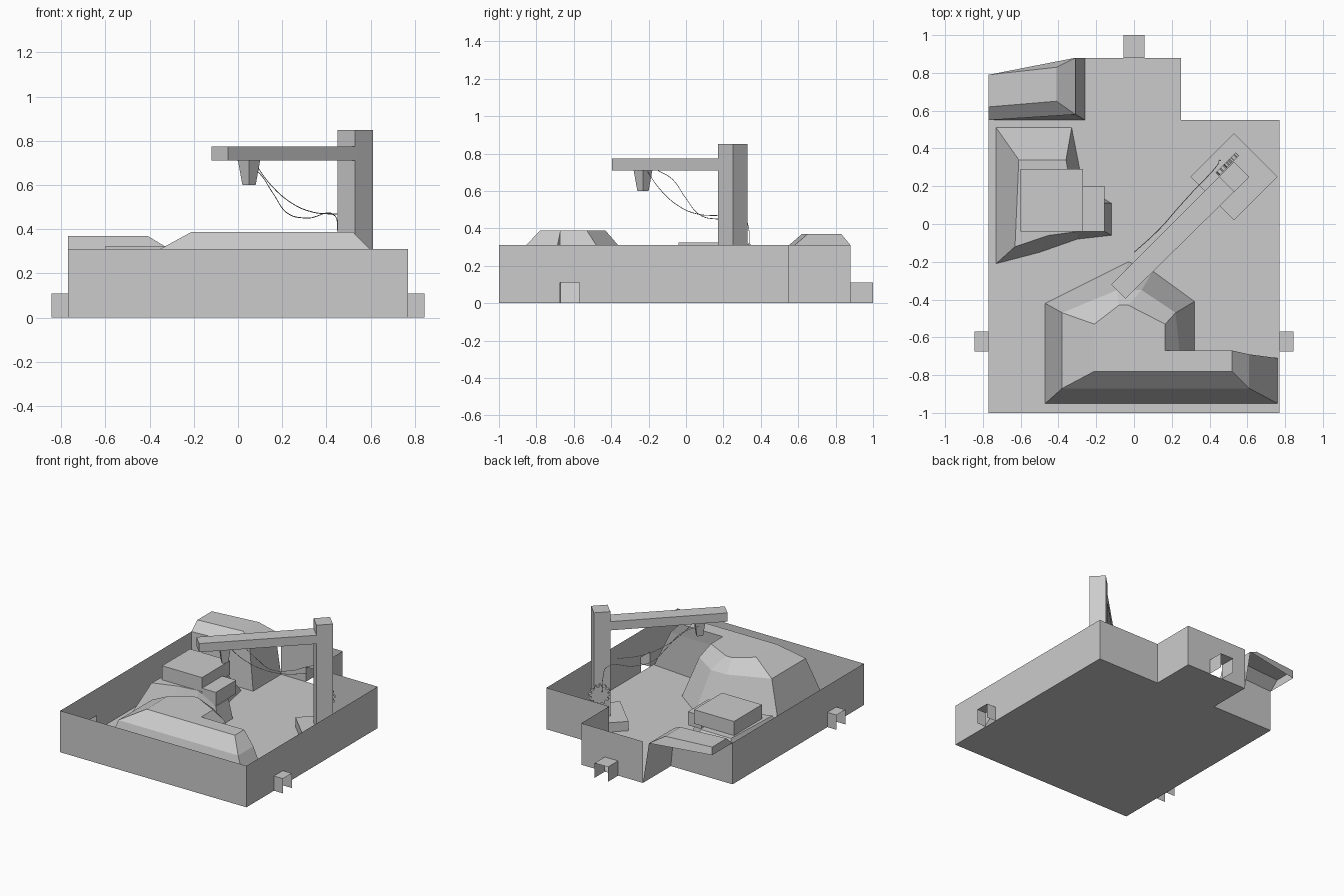
import bpy, bmesh
from math import sin, cos, pi, radians
from mathutils import Vector

if "Cube" in bpy.data.objects:
    bpy.data.objects.remove(bpy.data.objects["Cube"])


def make(name, verts, faces, fix=True):
    me = bpy.data.meshes.new(name)
    me.from_pydata([tuple(v) for v in verts], [], faces)
    bm = bmesh.new()
    bm.from_mesh(me)
    bmesh.ops.remove_doubles(bm, verts=bm.verts, dist=0.0005)
    if fix:
        bmesh.ops.recalc_face_normals(bm, faces=bm.faces)
    bm.to_mesh(me)
    bm.free()
    ob = bpy.data.objects.new(name, me)
    bpy.context.collection.objects.link(ob)
    return ob


def loft(name, rings, bottom=True):
    """Skin equal-length rings of 3D points and cap the ends."""
    n = len(rings[0])
    verts = [p for r in rings for p in r]
    faces = [(k * n + i, k * n + (i + 1) % n, (k + 1) * n + (i + 1) % n, (k + 1) * n + i)
             for k in range(len(rings) - 1) for i in range(n)]
    faces.append(tuple(range((len(rings) - 1) * n, len(rings) * n)))
    if bottom:
        faces.append(tuple(reversed(range(n))))
    return make(name, verts, faces)


def ring(pts, z):
    return [(x, y, z) for x, y in pts]


def rect(x0, x1, y0, y1):
    return [(x0, y0), (x1, y0), (x1, y1), (x0, y1)]


def diamond(cx, cy, r):
    return [(cx, cy - r), (cx + r, cy), (cx, cy + r), (cx - r, cy)]


def prism(name, pts, z0, z1):
    return loft(name, [ring(pts, z0), ring(pts, z1)])


def cable(name, pts, r=0.002):
    cu = bpy.data.curves.new(name, 'CURVE')
    cu.dimensions = '3D'
    cu.bevel_depth = r
    cu.bevel_resolution = 0
    cu.resolution_u = 6
    sp = cu.splines.new('BEZIER')
    sp.bezier_points.add(len(pts) - 1)
    for b, p in zip(sp.bezier_points, pts):
        b.co = p
        b.handle_left_type = b.handle_right_type = 'AUTO'
    ob = bpy.data.objects.new(name, cu)
    bpy.context.collection.objects.link(ob)


H, PIPE = 0.31, 0.11

# Open tray: floor plus thin walls, with pipe openings in three of them
outline = [(-.77, -1), (.77, -1), (.77, .55), (.25, .55), (.25, .88),
           (-.26, .88), (-.26, .55), (-.77, .55)]
verts, faces = ring(outline, 0), [tuple(reversed(range(8)))]


def quad(p, q, z0, z1):
    i = len(verts)
    verts.extend([(*p, z0), (*q, z0), (*q, z1), (*p, z1)])
    faces.append((i, i + 1, i + 2, i + 3))


def wall(p, q, hole=None):
    if not hole:
        return quad(p, q, 0, H)
    a, b = hole
    quad(p, a, 0, H)
    quad(a, b, PIPE, H)
    quad(b, q, 0, H)


o = outline
wall(o[0], o[1])
wall(o[1], o[2], ((.77, -.675), (.77, -.57)))
wall(o[2], o[3])
wall(o[3], o[4])
wall(o[4], (-.26, .88), ((.055, .88), (-.055, .88)))
wall(o[7], o[0], ((-.77, -.57), (-.77, -.675)))
verts[-1:] = verts[-1:]
make("tray", verts, faces, fix=False)

# Square pipe stubs, open below and at the end
for name, a, b, d in (("pipe_right", (.77, -.675), (.77, -.57), (.075, 0)),
                      ("pipe_left", (-.77, -.57), (-.77, -.675), (-.075, 0)),
                      ("pipe_back", (.055, .88), (-.055, .88), (0, .12))):
    a2, b2 = (a[0] + d[0], a[1] + d[1]), (b[0] + d[0], b[1] + d[1])
    make(name, ring([a, a2, b2, b], 0) + ring([a, a2, b2, b], PIPE),
         [(0, 1, 5, 4), (2, 3, 7, 6), (4, 5, 6, 7)], fix=False)

# Front heap
loft("front_heap", [
    ring([(-.47, -.95), (.76, -.95), (.76, -.71), (.32, -.67), (.32, -.41),
          (.10, -.25), (-.03, -.20), (-.47, -.42)], 0.002),
    ring([(-.38, -.87), (.61, -.87), (.61, -.69), (.24, -.67), (.22, -.47),
          (.04, -.35), (-.09, -.35), (-.38, -.47)], .295),
    ring([(-.21, -.78), (.52, -.78), (.52, -.67), (.165, -.67), (.165, -.53),
          (-.03, -.43), (-.08, -.43), (-.21, -.53)], .388)], bottom=False)

# Left heap with a low arm under the small crate
top = [(-.63, -.12), (-.45, -.06), (-.30, -.04), (-.155, -.04), (-.155, .11),
       (-.33, .17), (-.36, .34), (-.61, .34)]
loft("left_heap", [
    ring([(-.73, -.21), (-.50, -.15), (-.30, -.08), (-.12, -.06), (-.12, .11),
          (-.27, .20), (-.33, .51), (-.73, .51)], 0.002),
    [(x, y, .14 if x > -.2 else .22) for x, y in top]], bottom=False)

# Back corner ledge: steep inner faces, capped slab overhanging the notch
make("back_ledge",
     [(-.77, .55, 0), (-.26, .55, 0), (-.26, .88, 0),
      (-.77, .55, H), (-.31, .58, H), (-.31, .88, H), (-.77, .79, H),
      (-.77, .62, .37), (-.41, .65, .37), (-.41, .83, .37), (-.77, .79, .37)],
     [(0, 1, 4, 3), (1, 2, 5, 4), (3, 4, 8, 7), (4, 5, 9, 8),
      (5, 6, 10, 9), (6, 3, 7, 10), (7, 8, 9, 10)])

# Crates on the left heap
prism("large_crate", rect(-.60, -.27, -.04, .29), .22, .325)
prism("small_crate", rect(-.27, -.155, -.04, .20), .145, .245)

# Crane: plinth, post, diagonal boom and tapered hook block
prism("crane_plinth", diamond(.53, .25, .23), 0, .07)
prism("crane_post", diamond(.53, .25, .08), 0, .85)
prism("crane_boom", [(-.12, -.32), (-.045, -.395), (.53, .17), (.45, .25)], .71, .775)
loft("hook_block", [ring(diamond(.05, -.23, .03), .60), ring(diamond(.05, -.23, .05), .71)])

# Toothed winch wheel on the back-left face of the post
teeth = 12
side, out = Vector((1, 1, 0)).normalized(), Vector((-1, 1, 0)).normalized()
centre = Vector((.494, .316, .245))
profile = [(.075 if i % 4 < 2 else .058, 2 * pi * i / (teeth * 4)) for i in range(teeth * 4)]
loft("winch_wheel", [[centre + side * (r * cos(t)) + Vector((0, 0, r * sin(t))) + out * d
                      for r, t in profile] for d in (-.012, .012)])

# Slack cables from the hook block to the winch
cable("cable_upper", [(.07, -.21, .71), (.14, -.14, .61), (.24, -.04, .52),
                      (.34, .06, .477), (.45, .17, .468)])
cable("cable_lower", [(.0, -.15, .71), (.09, -.07, .66), (.16, .0, .56), (.22, .07, .475),
                      (.31, .17, .45), (.44, .31, .46), (.45, .335, .40), (.46, .335, .28)])
